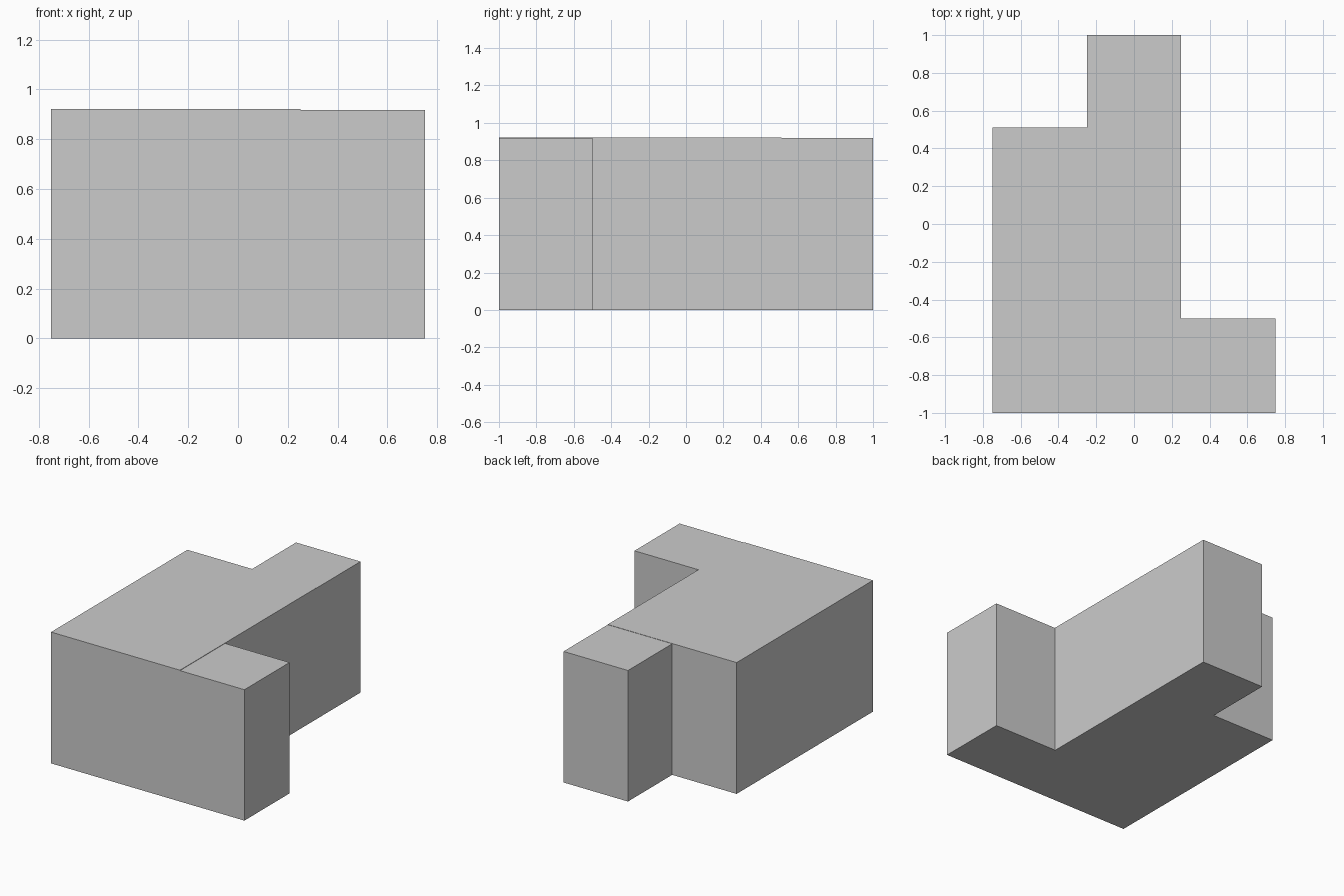
import bpy

if "Cube" in bpy.data.objects:
    bpy.data.objects.remove(bpy.data.objects["Cube"])


def box(name, x, y, z):
    """Axis-aligned box from (min, max) ranges."""
    bpy.ops.mesh.primitive_cube_add(size=1, location=[sum(r) / 2 for r in (x, y, z)])
    ob = bpy.context.object
    ob.name = name
    ob.scale = [r[1] - r[0] for r in (x, y, z)]
    bpy.ops.object.transform_apply(location=False, rotation=False, scale=True)
    return ob


# Large central volume
box("main_block", (-0.75, 0.25), (-1.0, 0.51), (0.0, 0.921))
# Narrow extension at the back
box("back_wing", (-0.25, 0.25), (0.51, 1.0), (0.0, 0.919))
# Short extension at the front right, a hair lower
box("side_wing", (0.25, 0.75), (-1.0, -0.5), (0.0, 0.918))
